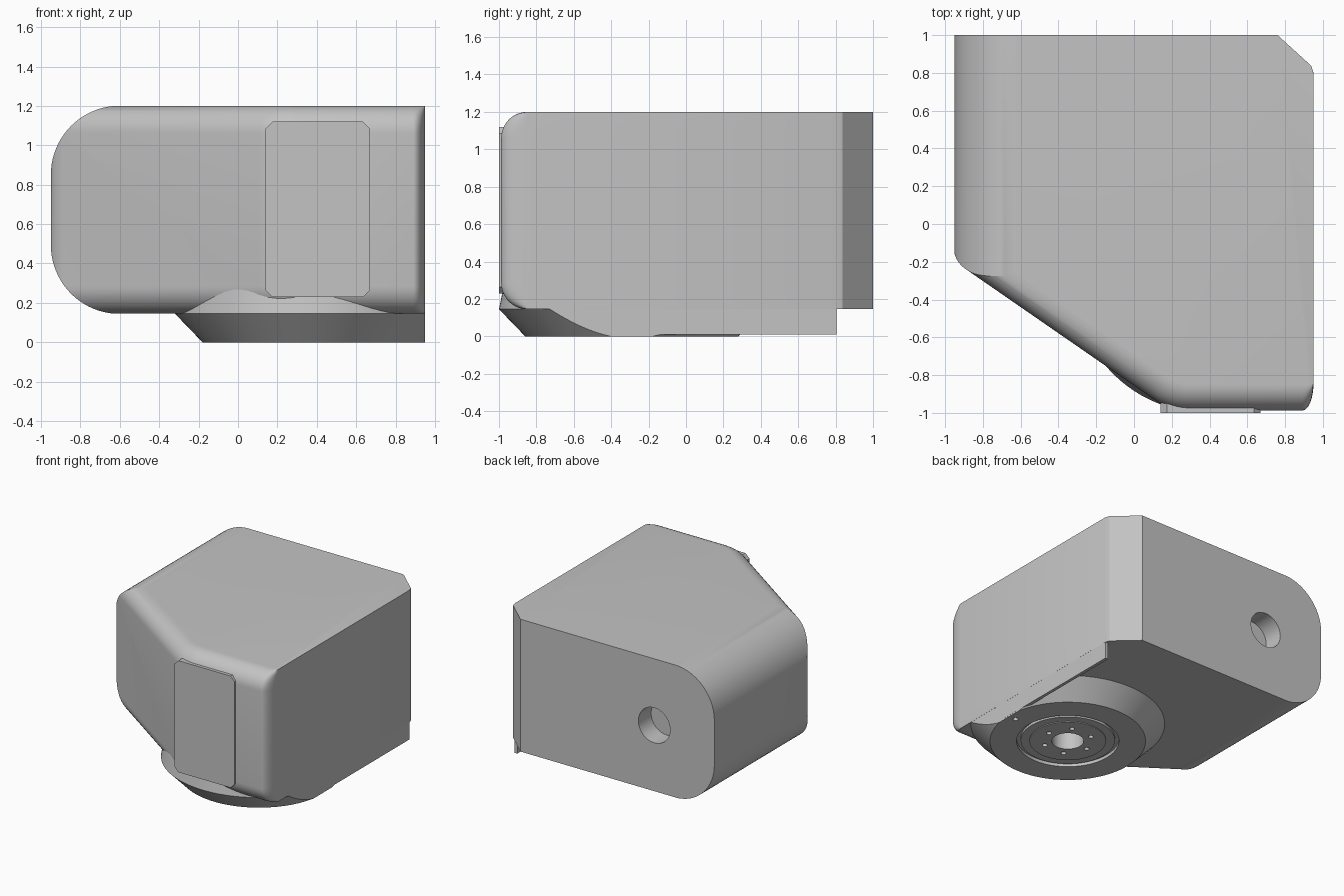
import bpy, bmesh
from math import sin, cos, pi, radians, sqrt
from mathutils import Matrix, Vector

cube = bpy.data.objects.get("Cube")
if cube:
    bpy.data.objects.remove(cube, do_unlink=True)

grey = bpy.data.materials.new("light_grey")
grey.use_nodes = True
colour = (0.55, 0.55, 0.55, 1)
grey.diffuse_color = colour
grey.node_tree.nodes["Principled BSDF"].inputs["Base Color"].default_value = colour


def make(name, bm):
    bmesh.ops.recalc_face_normals(bm, faces=bm.faces)
    mesh = bpy.data.meshes.new(name)
    bm.to_mesh(mesh)
    bm.free()
    obj = bpy.data.objects.new(name, mesh)
    bpy.context.collection.objects.link(obj)
    mesh.materials.append(grey)
    return obj


def loft(rings, closed=False):
    """Skin equal-sized rings; cap the ends, or join last to first."""
    bm = bmesh.new()
    rows = [[bm.verts.new(p) for p in ring] for ring in rings]
    pairs = list(zip(rows, rows[1:])) + ([(rows[-1], rows[0])] if closed else [])
    n = len(rows[0])
    for a, b in pairs:
        for i in range(n):
            j = (i + 1) % n
            bm.faces.new((a[i], a[j], b[j], b[i]))
    if not closed:
        bm.faces.new(rows[0])
        bm.faces.new(rows[-1])
    return bm


def arc(cx, cy, rx, ry, start, end, steps):
    angles = [radians(start + (end - start) * i / steps) for i in range(steps + 1)]
    return [(cx + rx * cos(a), cy + ry * sin(a)) for a in angles]


def boolean(obj, cutter, operation):
    cutter.hide_render = True
    mod = obj.modifiers.new(operation.lower(), 'BOOLEAN')
    mod.operation, mod.object, mod.solver = operation, cutter, 'EXACT'
    bpy.context.view_layer.objects.active = obj
    bpy.ops.object.modifier_apply(modifier=mod.name)
    bpy.data.objects.remove(cutter, do_unlink=True)


def smooth(obj, angle=25):
    bpy.ops.object.select_all(action='DESELECT')
    obj.select_set(True)
    bpy.context.view_layer.objects.active = obj
    bpy.ops.object.shade_smooth_by_angle(angle=radians(angle))


def drill(bm, x, y, z, radius, depth, rot=Matrix()):
    bmesh.ops.create_cone(bm, cap_ends=True, segments=32, radius1=radius, radius2=radius,
                          depth=depth, matrix=Matrix.Translation((x, y, z)) @ rot)


BOTTOM, TOP, SIDE, FILLET = 0.145, 1.2, 0.95, 0.14


# Housing outline, with its slanted and front walls moved in by an inset
def outline(inset):
    r = FILLET - inset
    pts = arc(-0.815, -0.121, r, r, 180, 235.5, 8)
    pts += arc(0.302, -0.638, 0.35 - inset, 0.35 - inset, 235.5, 270, 8)
    pts += arc(0.89, -0.848, 0.06, r, 270, 360, 8)
    return pts + [(SIDE, 0.8), (0.938, 0.838), (0.76, 1), (-0.955, 1)]


# Housing: rounded front edges at top and bottom
levels = []
for i in range(11):
    a = i / 10 * pi / 2
    levels.append((FILLET * (1 - cos(a)), FILLET * (1 - sin(a)) * 0.99))
rings = [[(x, y, BOTTOM + h) for x, y in outline(t)] for h, t in levels]
rings += [[(x, y, TOP - h) for x, y in outline(t)] for h, t in reversed(levels)]
housing = make("housing", loft(rings))

# Large rounding along the right side
R = 0.35
section = arc(R - SIDE, TOP + 0.001 - R, R, R, 90, 180, 20)
section += arc(R - SIDE, BOTTOM - 0.001 + R, R, R, 180, 270, 20)
section += [(1.3, BOTTOM - 0.001), (1.3, TOP + 0.001)]
sleeve = make("rounding_cutter", loft([[(x, y, z) for x, z in section] for y in (-1.3, 1.3)]))
boolean(housing, sleeve, 'INTERSECT')

# Round socket in the back
bm = bmesh.new()
drill(bm, -0.42, 1, 0.67, 0.14, 0.32, Matrix.Rotation(pi / 2, 4, 'X'))
boolean(housing, make("socket_cutter", bm), 'DIFFERENCE')
smooth(housing)

# Round conical mount with a stepped underside and centre bore
CX, CY = 0.39, -0.29
profile = [(0.117, 0.15), (0.117, 0), (0.28, 0), (0.28, 0.006), (0.345, 0.006), (0.345, 0.025),
           (0.375, 0.025), (0.375, 0), (0.57, 0), (0.71, BOTTOM), (0.685, 0.27), (0.117, 0.27)]
N = 96
bm = loft([[(CX + r * cos(2 * pi * i / N), CY + r * sin(2 * pi * i / N), z)
            for r, z in profile] for i in range(N)], closed=True)
cut = bmesh.ops.bisect_plane(bm, geom=bm.verts[:] + bm.edges[:] + bm.faces[:],
                             plane_co=(SIDE - 0.001, 0, 0), plane_no=(1, 0, 0), clear_outer=True)
bmesh.ops.holes_fill(bm, edges=[e for e in bm.edges if e.is_boundary], sides=0)
mount = make("mount", bm)

# Bolt holes and locating hole
bm = bmesh.new()
for i in range(6):
    a = i * pi / 3
    drill(bm, CX + 0.18 * cos(a), CY + 0.18 * sin(a), 0, 0.019, 0.1)
drill(bm, CX + 0.5, CY, 0, 0.02, 0.1)
boolean(mount, make("bolt_cutter", bm), 'DIFFERENCE')
smooth(mount)

# Thin skirt below the left wall
bm = bmesh.new()
bmesh.ops.create_cube(bm, size=1, matrix=Matrix.Translation((0.937, 0.18, 0.105))
                      @ Matrix.Diagonal((0.025, 1.25, 0.19, 1)))
make("side_skirt", bm)

# Flat front panel with clipped corners
x0, x1, z0, z1, c = 0.14, 0.67, 0.23, 1.12, 0.035
panel = [(x0 + c, z0), (x1 - c, z0), (x1, z0 + c), (x1, z1 - c),
         (x1 - c, z1), (x0 + c, z1), (x0, z1 - c), (x0, z0 + c)]
make("front_panel", loft([[(x, y, z) for x, z in panel] for y in (-1, -0.92)]))
